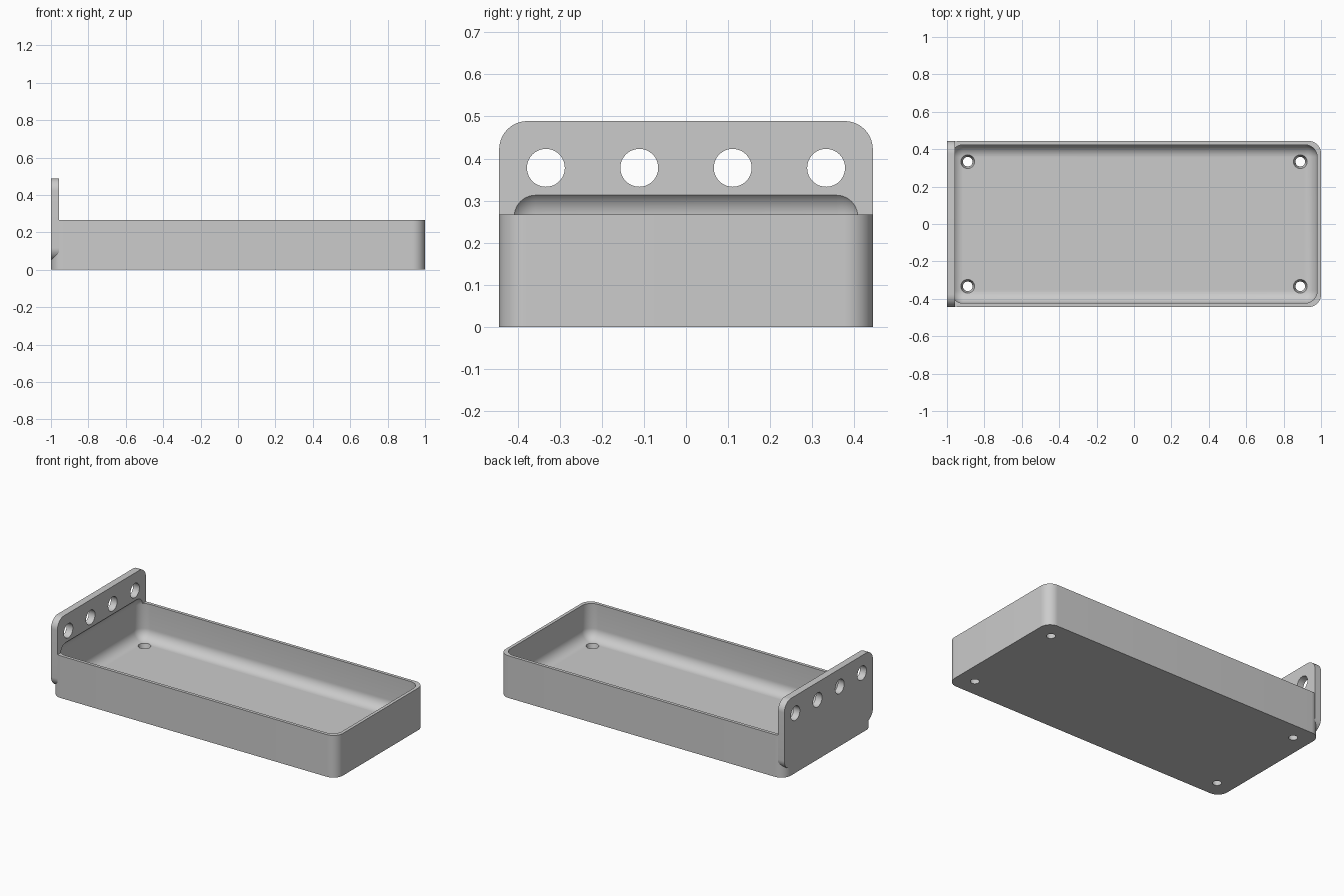
import bpy, bmesh, math
from mathutils import Matrix, Vector

if "Cube" in bpy.data.objects:
    bpy.data.objects.remove(bpy.data.objects["Cube"])

HALF_Y = 0.444
RADIUS = 0.067
WALL = 0.02
FLOOR = 0.044

grey = bpy.data.materials.new("light_grey")
grey.use_nodes = True
grey.diffuse_color = (0.6, 0.6, 0.6, 1)
grey.node_tree.nodes["Principled BSDF"].inputs["Base Color"].default_value = (0.6, 0.6, 0.6, 1)


def make_object(name, bm):
    mesh = bpy.data.meshes.new(name)
    bm.to_mesh(mesh)
    bm.free()
    mesh.materials.append(grey)
    obj = bpy.data.objects.new(name, mesh)
    bpy.context.collection.objects.link(obj)
    return obj


def rounded_box(name, low, high, axis=None):
    """Box with rounded edges: all of them, or only those along one axis."""
    low, high = Vector(low), Vector(high)
    bm = bmesh.new()
    bmesh.ops.create_cube(bm, size=1)
    bmesh.ops.scale(bm, vec=high - low, verts=bm.verts)
    bmesh.ops.translate(bm, vec=(low + high) / 2, verts=bm.verts)
    edges = [e for e in bm.edges if axis is None
             or abs((e.verts[0].co - e.verts[1].co)[axis]) > 1e-4]
    bmesh.ops.bevel(bm, geom=edges, offset=RADIUS, segments=14, profile=0.5,
                    affect='EDGES', clamp_overlap=True)
    return make_object(name, bm)


def cone(name, centre, r_low, r_high, depth, rotation=Matrix()):
    bm = bmesh.new()
    bmesh.ops.create_cone(bm, cap_ends=True, segments=48, radius1=r_low,
                          radius2=r_high, depth=depth,
                          matrix=Matrix.Translation(centre) @ rotation)
    return make_object(name, bm)


def combine(target, tool, operation):
    mod = target.modifiers.new(operation.lower(), 'BOOLEAN')
    mod.operation = operation
    mod.solver = 'EXACT'
    mod.object = tool
    bpy.context.view_layer.objects.active = target
    bpy.ops.object.modifier_apply(modifier=mod.name)
    bpy.data.objects.remove(tool)


# Tray block and upright end plate
tray = rounded_box("tray", (-1, -HALF_Y, 0), (1, HALF_Y, 0.267), axis=2)
plate = rounded_box("end_plate", (-1, -HALF_Y, 0.05), (-0.956, HALF_Y, 0.489), axis=0)
combine(tray, plate, 'UNION')

# Hollow inside, which also scoops into the end plate
hollow = rounded_box("hollow", (WALL - 1, WALL - HALF_Y, FLOOR),
                     (1 - WALL, HALF_Y - WALL, 0.3287))
combine(tray, hollow, 'DIFFERENCE')

# Row of round holes through the end plate
sideways = Matrix.Rotation(math.pi / 2, 4, 'Y')
for i in range(4):
    hole = cone("plate_hole", (-0.978, (i - 1.5) * 0.222, 0.378), 0.045, 0.045, 0.1, sideways)
    combine(tray, hole, 'DIFFERENCE')

# Countersunk screw holes in the floor corners
for x in (-0.889, 0.889):
    for y in (-0.333, 0.333):
        hole = cone("floor_hole", (x, y, FLOOR / 2), 0.023, 0.039, FLOOR + 0.02)
        combine(tray, hole, 'DIFFERENCE')

bpy.ops.object.select_all(action='DESELECT')
tray.select_set(True)
bpy.context.view_layer.objects.active = tray
bpy.ops.object.shade_smooth_by_angle(angle=math.radians(25))
